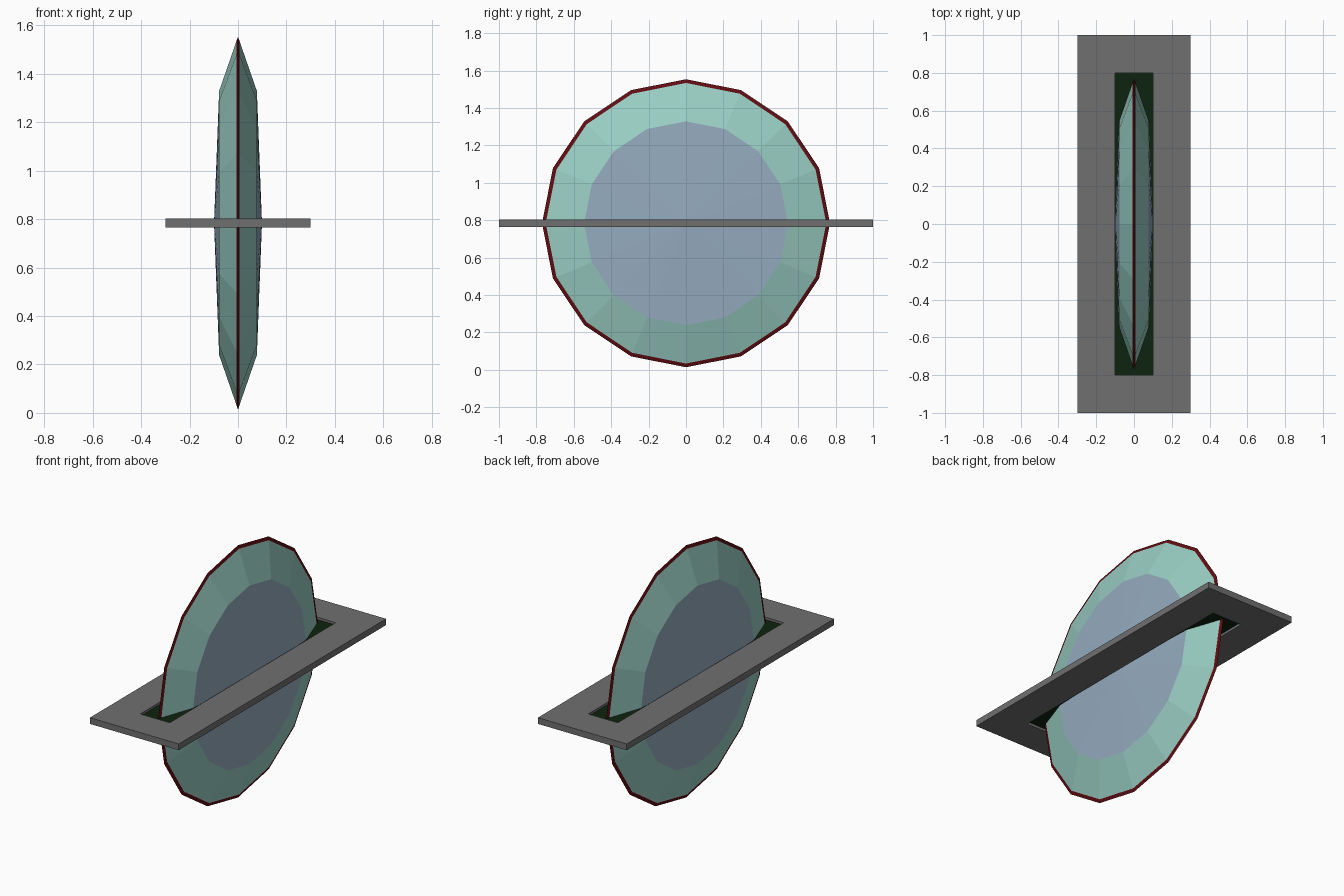
import bpy, bmesh, math

if "Cube" in bpy.data.objects:
    bpy.data.objects.remove(bpy.data.objects["Cube"])

SIDES = 16
CZ = 0.784          # height of disc centre and frame middle


def material(name, rgb):
    m = bpy.data.materials.new(name)
    m.diffuse_color = (*rgb, 1)
    m.use_nodes = True
    m.node_tree.nodes["Principled BSDF"].inputs["Base Color"].default_value = m.diffuse_color
    return m


GREY = material("dark_grey", (0.16, 0.16, 0.16))
GREEN = material("pale_green", (0.32, 0.62, 0.55))
BLUE = material("slate_blue", (0.30, 0.41, 0.52))
RED = material("dark_red", (0.12, 0.004, 0.006))
DARK = material("dark_green", (0.0043, 0.017, 0.005))


def finish(name, bm, mats):
    bmesh.ops.recalc_face_normals(bm, faces=bm.faces)
    me = bpy.data.meshes.new(name)
    bm.to_mesh(me)
    bm.free()
    for m in mats:
        me.materials.append(m)
    ob = bpy.data.objects.new(name, me)
    bpy.context.collection.objects.link(ob)
    return ob


def rect(bm, hx, hy, z):
    return [bm.verts.new((sx * hx, sy * hy, z))
            for sx, sy in ((-1, -1), (1, -1), (1, 1), (-1, 1))]


def bridge(bm, a, b, mat=0):
    n = len(a)
    for i in range(n):
        j = (i + 1) % n
        bm.faces.new((a[i], a[j], b[j], b[i])).material_index = mat


# Lens-shaped disc: (radius, x) rings from one face over the rim to the other
bm = bmesh.new()
half = [(0.545, 0.078), (0.75, 0.0068)]
profile = half + [(0.77, 0.0)] + [(r, -x) for r, x in reversed(half)]
rings = []
for r, x in profile:
    rings.append([bm.verts.new((x, r * math.sin(a), CZ + r * math.cos(a)))
                  for a in (math.tau * i / SIDES for i in range(SIDES))])
for k, mat in enumerate((0, 2, 2, 0)):      # green slope, red rim, green slope
    bridge(bm, rings[k], rings[k + 1], mat)
for ring, x in ((rings[0], 0.099), (rings[-1], -0.099)):   # shallow blue centres
    apex = bm.verts.new((x, 0, CZ))
    for i in range(SIDES):
        bm.faces.new((ring[i], ring[(i + 1) % SIDES], apex)).material_index = 1
finish("faceted_disc", bm, (GREEN, BLUE, RED))

# Flat rectangular frame with a slot
bm = bmesh.new()
T = 0.019
loops = [rect(bm, 0.3, 1.0, CZ - T), rect(bm, 0.3, 1.0, CZ + T),
         rect(bm, 0.1, 0.8, CZ + T), rect(bm, 0.1, 0.8, CZ - T)]
for k in range(4):
    bridge(bm, loops[k], loops[(k + 1) % 4])
finish("slotted_frame", bm, (GREY,))

# Dark plate recessed in the slot
bm = bmesh.new()
low, high = rect(bm, 0.1, 0.8, CZ - 0.004), rect(bm, 0.1, 0.8, CZ + 0.004)
bridge(bm, low, high)
bm.faces.new(low)
bm.faces.new(high)
finish("slot_plate", bm, (DARK,))
